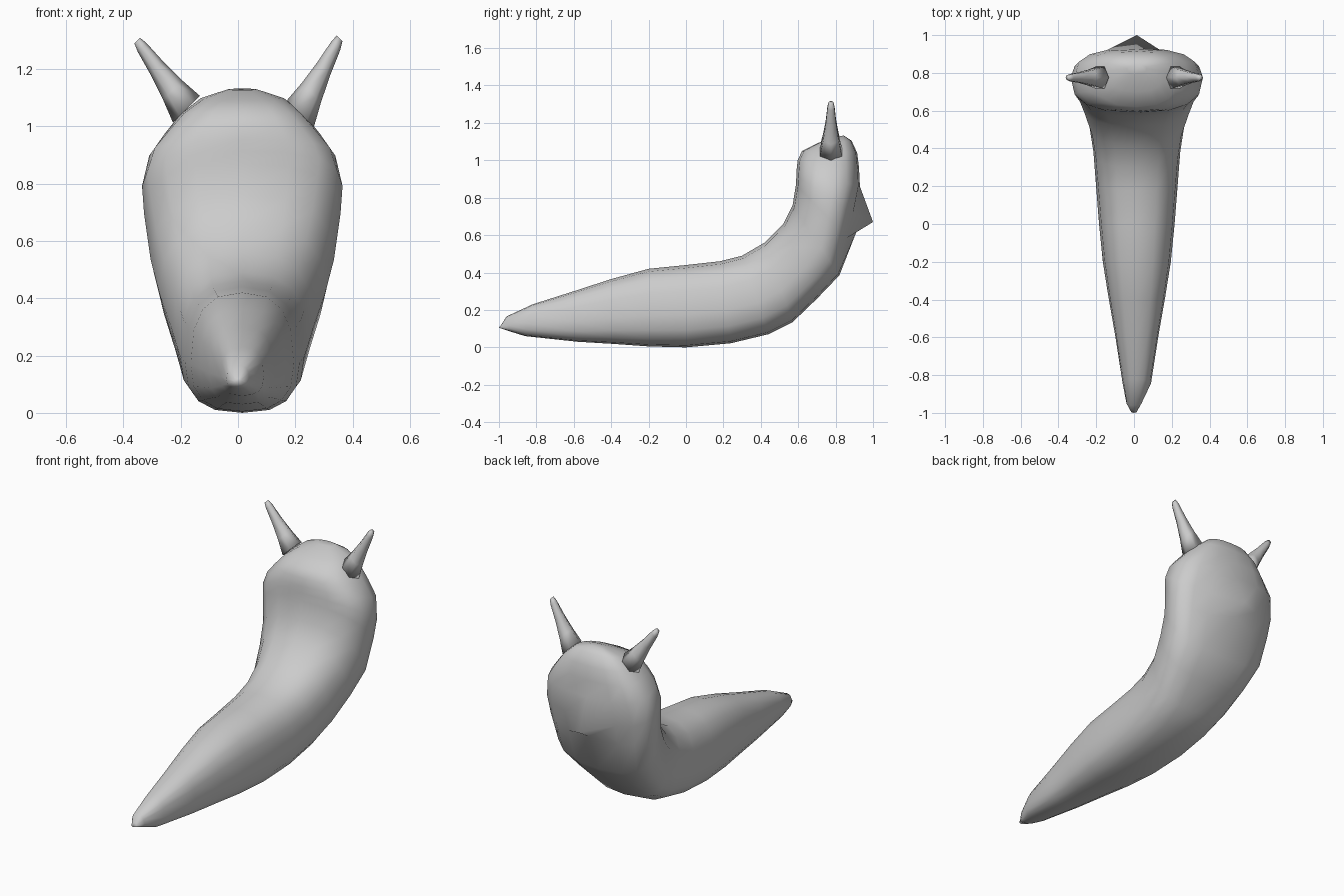
import bpy
import bmesh
from math import sin, cos, tau, copysign
from mathutils import Vector

cube = bpy.data.objects.get("Cube")
if cube:
    bpy.data.objects.remove(cube)

grey = bpy.data.materials.new("soft grey")
grey.use_nodes = True
colour = (0.6, 0.6, 0.6, 1)
grey.diffuse_color = colour
grey.node_tree.nodes["Principled BSDF"].inputs["Base Color"].default_value = colour


def loft(name, rings):
    """Skin a list of equal-length point rings and close both ends."""
    bm = bmesh.new()
    loops = [[bm.verts.new(p) for p in ring] for ring in rings]
    for a, b in zip(loops, loops[1:]):
        for i in range(len(a)):
            j = (i + 1) % len(a)
            bm.faces.new((a[i], a[j], b[j], b[i]))
    bm.faces.new(loops[0])
    bm.faces.new(loops[-1])
    bmesh.ops.recalc_face_normals(bm, faces=bm.faces)
    for f in bm.faces:
        f.smooth = True
    mesh = bpy.data.meshes.new(name)
    bm.to_mesh(mesh)
    bm.free()
    mesh.materials.append(grey)
    obj = bpy.data.objects.new(name, mesh)
    bpy.context.collection.objects.link(obj)
    return obj


def rounded(v, power=2.6):
    return copysign(abs(v) ** (2 / power), v) if abs(v) > 1e-6 else 0.0


SIDES = 16


def body_ring(inner_y, inner_z, outer_y, outer_z, half_width):
    """Rounded section between the inner and outer curve of the body."""
    inner = Vector((0, inner_y, inner_z))
    outer = Vector((0, outer_y, outer_z))
    centre = inner.lerp(outer, 0.6)
    shift = 0.0 if inner_y < -0.9 else 0.015
    ring = []
    for i in range(SIDES):
        a = tau * i / SIDES
        c, s = rounded(cos(a)), rounded(sin(a))
        p = centre + ((inner - centre) * c if c > 0 else (outer - centre) * -c)
        p.x = shift + half_width * s
        ring.append(p)
    return ring


# Body from tail tip to crown: inner y, z, outer y, z, half width
sections = [
    (-0.985, 0.125, -1.0, 0.105, 0.015),
    (-0.96, 0.165, -0.94, 0.085, 0.04),
    (-0.82, 0.23, -0.86, 0.06, 0.075),
    (-0.6, 0.30, -0.58, 0.03, 0.115),
    (-0.4, 0.365, -0.38, 0.018, 0.15),
    (-0.2, 0.42, -0.2, 0.005, 0.18),
    (0, 0.44, 0, 0, 0.2),
    (0.18, 0.46, 0.24, 0.022, 0.217),
    (0.3, 0.49, 0.44, 0.07, 0.23),
    (0.42, 0.56, 0.57, 0.135, 0.25),
    (0.52, 0.66, 0.70, 0.26, 0.29),
    (0.57, 0.76, 0.82, 0.385, 0.32),
    (0.588, 0.87, 0.87, 0.58, 0.343),
    (0.59, 0.915, 0.90, 0.71, 0.35),
    (0.592, 0.955, 0.93, 0.86, 0.325),
    (0.597, 1.0, 0.925, 0.96, 0.27),
    (0.62, 1.05, 0.915, 1.04, 0.215),
    (0.70, 1.09, 0.885, 1.105, 0.145),
    (0.79, 1.127, 0.845, 1.132, 0.05),
]
rings = [body_ring(*s) for s in sections]

# Chin and pointed nose pulled out of the middle of the face
mid = SIDES // 2
rings[12][mid] = Vector((0.015, 0.91, 0.615))
rings[13][mid] = Vector((0.015, 1.0, 0.67))
loft("body", rings)

# Tapered six-sided horns: position along the axis, radius
taper = [(0, 0.067), (0.28, 0.048), (0.6, 0.032), (0.9, 0.022), (1, 0.014)]


def horn(name, side, base, tip):
    across = Vector((0.7 * side, 0, -0.7))
    depth = Vector((0, 1, 0))
    loft(name, [[base.lerp(tip, t) + (across * cos(tau * i / 6) + depth * sin(tau * i / 6)) * r
                 for i in range(6)] for t, r in taper])


horn("left_horn", 1, Vector((0.218, 0.775, 1.045)), Vector((0.355, 0.775, 1.308)))
horn("right_horn", -1, Vector((-0.18, 0.775, 1.06)), Vector((-0.352, 0.775, 1.3)))
